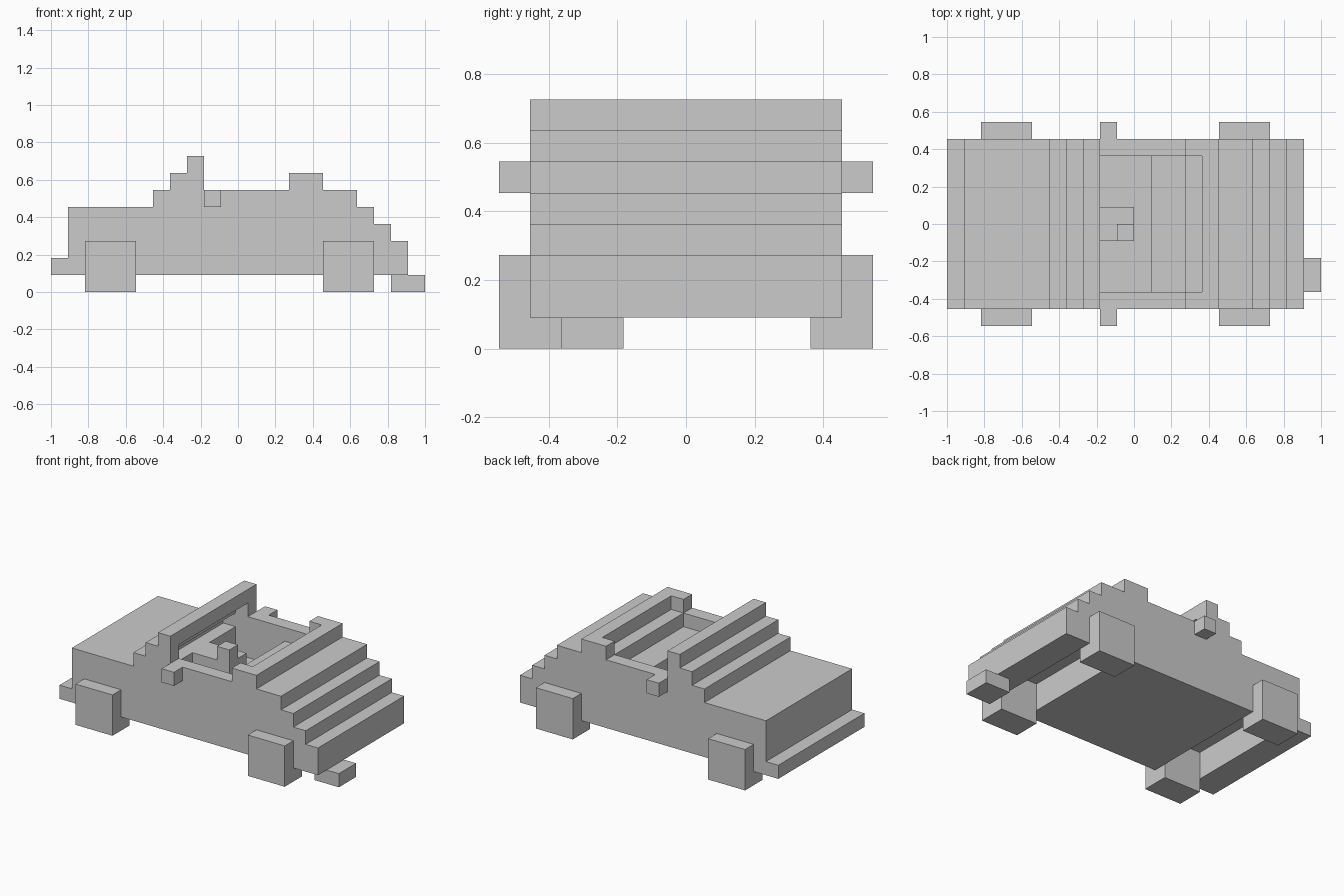
import bpy, bmesh

if "Cube" in bpy.data.objects:
    bpy.data.objects.remove(bpy.data.objects["Cube"])

U = 1 / 11  # one block of the model


def prism(name, profile, y0, y1):
    """Extrude an xz outline (in blocks) from y0 to y1."""
    bm = bmesh.new()
    face = bm.faces.new([bm.verts.new((x * U, y0 * U, z * U)) for x, z in profile])
    ext = bmesh.ops.extrude_face_region(bm, geom=[face])
    moved = [v for v in ext["geom"] if isinstance(v, bmesh.types.BMVert)]
    bmesh.ops.translate(bm, verts=moved, vec=(0, (y1 - y0) * U, 0))
    bmesh.ops.recalc_face_normals(bm, faces=bm.faces)
    mesh = bpy.data.meshes.new(name)
    bm.to_mesh(mesh)
    bm.free()
    obj = bpy.data.objects.new(name, mesh)
    bpy.context.collection.objects.link(obj)
    return obj


def box(name, x0, x1, y0, y1, z0, z1):
    return prism(name, [(x0, z0), (x1, z0), (x1, z1), (x0, z1)], y0, y1)


# Body side outline: underside with wheel wells, then the stepped top
body = prism("body", [
    (-11, 1), (-9, 1), (-9, 3), (-6, 3), (-6, 1), (5, 1), (5, 3), (8, 3), (8, 1),
    (10, 1), (10, 3), (9, 3), (9, 4), (8, 4), (8, 5), (7, 5), (7, 6), (5, 6),
    (5, 7), (3, 7), (3, 6), (-2, 6), (-2, 8), (-3, 8), (-3, 7), (-4, 7), (-4, 6),
    (-5, 6), (-5, 5), (-10, 5), (-10, 2), (-11, 2)], -5, 5)

# Open cabin: space under the windscreen, dashboard, footwell, seat and seat back
cabin = prism("cabin_cutter", [
    (-4, 6), (-4, 5), (-3, 5), (-3, 3), (1, 3), (1, 5), (3, 5), (3, 6), (4, 6),
    (4, 8), (-1.5, 8), (-1.5, 7), (-3, 7), (-3, 6)], -4, 4)
cut = body.modifiers.new("cabin", "BOOLEAN")
cut.operation = "DIFFERENCE"
cut.solver = "EXACT"
cut.object = cabin
cabin.hide_render = True
cabin.hide_viewport = True

# Centre console and gear lever
box("console", -3, 0, -1, 1, 3, 5)
box("gear_lever", -1, 0, -1, 0, 5, 6)

# Wheels and side mirrors on both sides
for side, y0, y1, m0, m1 in (("right", -6, -4, -6, -5), ("left", 4, 6, 5, 6)):
    box("front_wheel_" + side, -9, -6, y0, y1, 0, 3)
    box("rear_wheel_" + side, 5, 8, y0, y1, 0, 3)
    box("mirror_" + side, -2, -1, m0, m1, 5, 6)

# Exhaust
box("exhaust", 9, 11, -4, -2, 0, 1)
